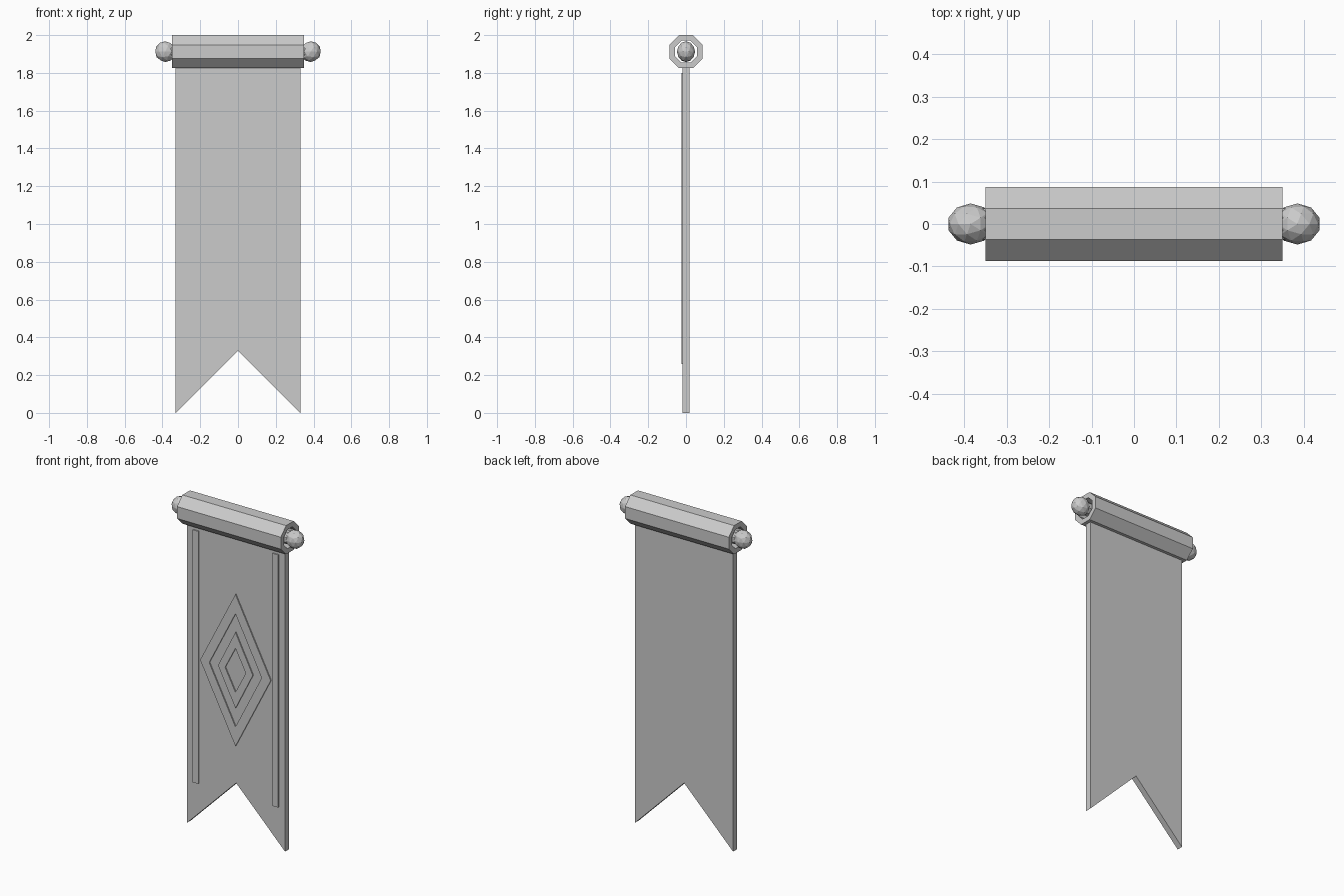
import bpy, bmesh, math

if "Cube" in bpy.data.objects:
    bpy.data.objects.remove(bpy.data.objects["Cube"])

grey = bpy.data.materials.new("light grey")
grey.diffuse_color = (0.6, 0.6, 0.6, 1)
grey.use_nodes = True
grey.node_tree.nodes["Principled BSDF"].inputs["Base Color"].default_value = grey.diffuse_color


def finish(bm, name):
    bmesh.ops.recalc_face_normals(bm, faces=bm.faces)
    me = bpy.data.meshes.new(name)
    bm.to_mesh(me)
    bm.free()
    me.materials.append(grey)
    ob = bpy.data.objects.new(name, me)
    bpy.context.collection.objects.link(ob)
    return ob


def extrude(name, place, a, b, outer, inner=None):
    """Extrude an outline (optionally with a hole) from a to b; place maps (u, v, depth) to xyz."""
    bm = bmesh.new()
    n = len(outer)
    rings = [[[bm.verts.new(place(u, v, d)) for u, v in loop] for d in (a, b)]
             for loop in (outer, inner) if loop]
    for r0, r1 in rings:
        for i in range(n):
            j = (i + 1) % n
            bm.faces.new((r0[i], r0[j], r1[j], r1[i]))
    for end in (0, 1):
        if inner:
            o, h = rings[0][end], rings[1][end]
            for i in range(n):
                j = (i + 1) % n
                bm.faces.new((o[i], o[j], h[j], h[i]))
        else:
            bm.faces.new(rings[0][end])
    return finish(bm, name)


def along_y(u, v, d):
    return (u, d, v)


def along_x(u, v, d):
    return (d, u, v)


ROD_Z = 1.9125


def octagon(apothem):
    r = apothem / math.cos(math.pi / 8)
    return [(r * math.cos(math.pi / 8 + i * math.pi / 4),
             ROD_Z + r * math.sin(math.pi / 8 + i * math.pi / 4)) for i in range(8)]


def diamond(w, h, z=1.02):
    return [(-w, z), (0, z - h), (w, z), (0, z + h)]


# Hollow sleeve with the thin pole inside it
extrude("sleeve", along_x, -0.35, 0.35, octagon(0.0875), octagon(0.058))
extrude("pole", along_x, -0.37, 0.37, octagon(0.036))

# Swallow-tailed cloth
extrude("cloth", along_y, -0.018, 0.018,
        [(-0.33, 0), (0, 0.33), (0.33, 0), (0.33, 1.84), (-0.33, 1.84)])

# Raised diamond rings on the front
extrude("outer_diamond", along_y, -0.025, -0.016, diamond(0.238, 0.463), diamond(0.177, 0.345))
extrude("inner_diamond", along_y, -0.025, -0.016, diamond(0.117, 0.232), diamond(0.070, 0.134))

for side, s in (("left", -1), ("right", 1)):
    # Raised edge stripe
    extrude(side + "_stripe", along_y, -0.025, -0.016,
            [(s * 0.25, 0.26), (s * 0.288, 0.26), (s * 0.288, 1.8), (s * 0.25, 1.8)])
    # Faceted ball on the pole end
    bm = bmesh.new()
    bmesh.ops.create_icosphere(bm, subdivisions=2, radius=0.055)
    bmesh.ops.scale(bm, vec=(s, 0.88, 1), verts=bm.verts)
    bmesh.ops.translate(bm, vec=(s * 0.385, 0, ROD_Z), verts=bm.verts)
    finish(bm, side + "_finial")
